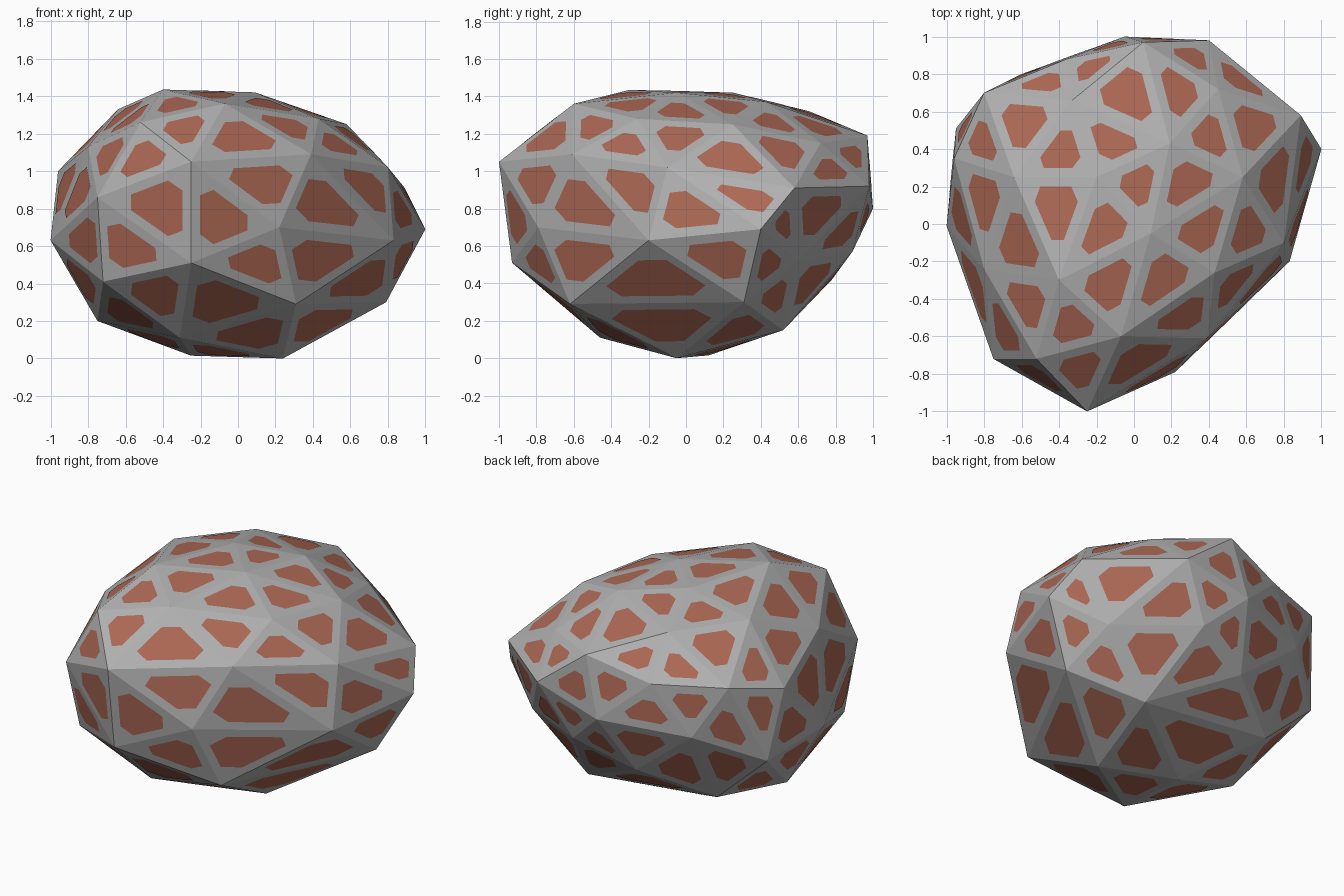
import bpy, bmesh
from mathutils import Vector

if "Cube" in bpy.data.objects:
    bpy.data.objects.remove(bpy.data.objects["Cube"])

# corner points of the faceted rock, ring by ring
CORNERS = [
    # crown
    (-.40, -.30, 1.435), (.09, -.05, 1.42), (-.20, .25, 1.42), (-.07, -.60, 1.36),
    (.19, .43, 1.37), (-.33, .66, 1.32), (-.64, .25, 1.33), (.58, .25, 1.25), (.43, -.26, 1.28),
    # shoulder
    (-.52, -.72, 1.26), (-.25, -1, 1.05), (.39, -.61, 1.09), (.80, -.10, 1.02), (.45, .72, 1.15),
    (.05, .97, 1.19), (-.36, .88, 1.07), (-.80, .70, 1.09), (-.96, .35, 1.0), (-.80, -.24, 1.13),
    # waist
    (-.75, -.72, .86), (.22, -.79, .70), (.83, -.20, .63), (1, .40, .69), (.89, .58, .91),
    (.40, .98, .92), (-.05, 1, .80), (-.60, .80, .75), (-.95, .51, .58), (-1, -.01, .63),
    # lower ring
    (-.25, -.93, .51), (-.72, -.62, .41), (.31, -.62, .29), (.79, .31, .30), (.70, .60, .52),
    (.20, .89, .57), (-.18, .78, .42), (-.59, .52, .25), (-.75, .02, .20),
    # underside
    (.35, .52, .15), (-.31, -.46, .11), (.24, -.05, 0), (-.25, .12, .015),
]
MARGIN, CORNER_CUT, LIFT = .05, .22, .002


def add_object(name, bm, colour):
    mesh = bpy.data.meshes.new(name)
    bm.to_mesh(mesh)
    bm.free()
    obj = bpy.data.objects.new(name, mesh)
    bpy.context.collection.objects.link(obj)
    mat = bpy.data.materials.new(name)
    mat.diffuse_color = (*colour, 1)
    mat.use_nodes = True
    mat.node_tree.nodes["Principled BSDF"].inputs["Base Color"].default_value = mat.diffuse_color
    mesh.materials.append(mat)


def patch_outline(face):
    """Triangle inset by an even margin with its corners cut off."""
    p = [v.co for v in face.verts]
    side = [(p[(i + 1) % 3] - p[(i + 2) % 3]).length for i in range(3)]
    radius = 2 * face.calc_area() / sum(side)
    if radius < MARGIN * 1.2:
        return []
    centre = sum((c * s for c, s in zip(p, side)), Vector()) / sum(side)
    inner = [centre + (c - centre) * (1 - MARGIN / radius) + face.normal * LIFT for c in p]
    outline = []
    for i in range(3):
        a, b = inner[i], inner[(i + 1) % 3]
        outline += [a.lerp(b, CORNER_CUT), a.lerp(b, 1 - CORNER_CUT)]
    return outline


# rock body: hull around the corners
rock = bmesh.new()
for co in CORNERS:
    rock.verts.new(co)
bmesh.ops.convex_hull(rock, input=rock.verts)
bmesh.ops.delete(rock, geom=[v for v in rock.verts if not v.link_faces], context='VERTS')
bmesh.ops.triangulate(rock, faces=rock.faces)

# slight hollow at the back: turn the edge that bridges it
ends = [Vector((.05, .97, 1.19)), Vector((-.80, .70, 1.09))]
bridge = [e for e in rock.edges
          if all(min((v.co - p).length for v in e.verts) < .01 for p in ends)]
if bridge:
    bmesh.ops.rotate_edges(rock, edges=bridge, use_ccw=False)
bmesh.ops.recalc_face_normals(rock, faces=rock.faces)
rock.normal_update()

# rusty patches, one on each facet
patches = bmesh.new()
for face in rock.faces:
    outline = patch_outline(face)
    if outline:
        patches.faces.new([patches.verts.new(co) for co in outline])

add_object("rock", rock, (.44, .44, .44))
add_object("rust_patches", patches, (.42, .14, .09))
